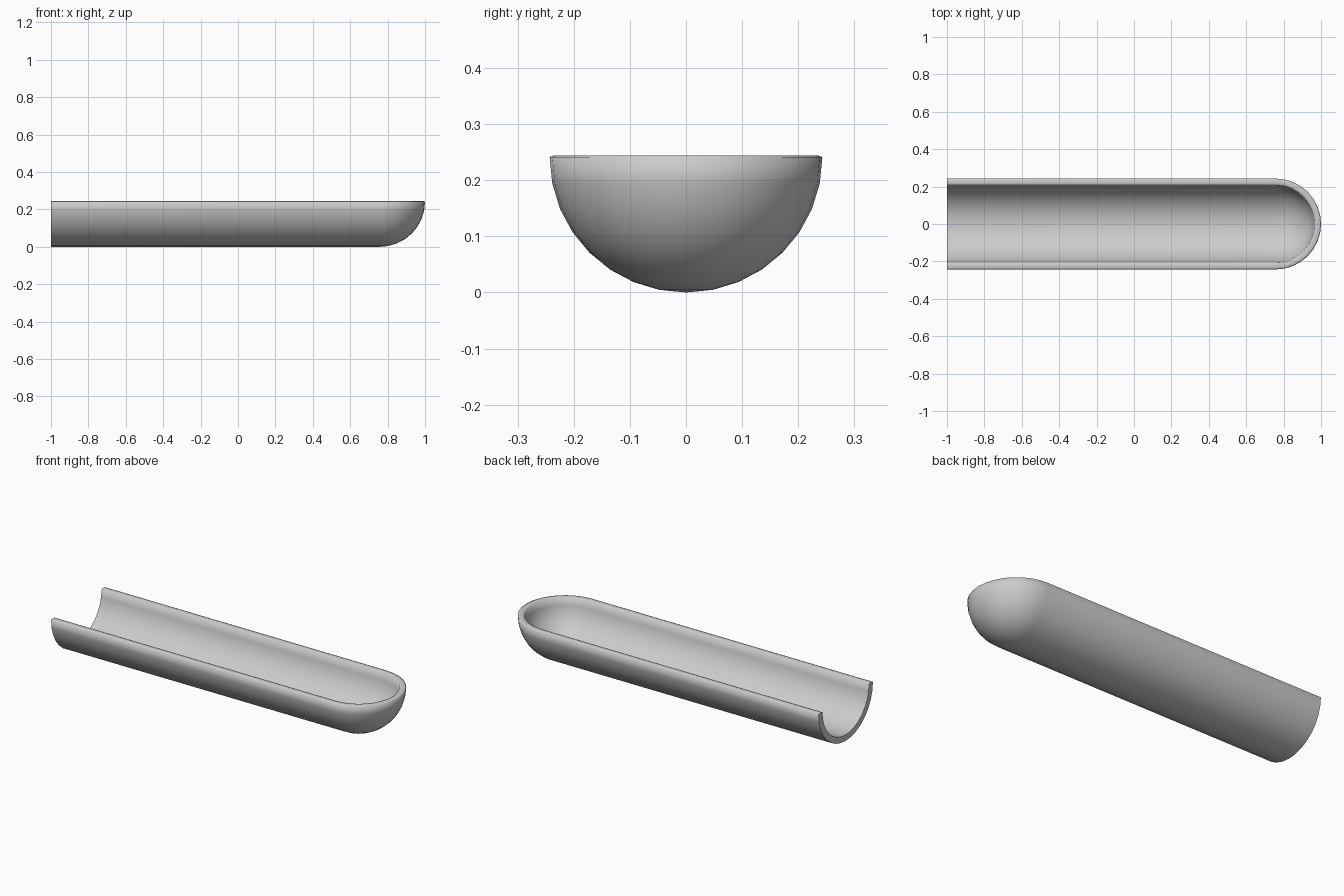
import bpy, bmesh
from math import sin, cos, pi, radians

if "Cube" in bpy.data.objects:
    bpy.data.objects.remove(bpy.data.objects["Cube"])

R, WALL = 0.243, 0.035      # outer radius, wall thickness
CX = 1.0 - R                # centre of the rounded end
N = 8                       # segments per quarter arc
TOP = 0.241


def arc(r):
    return [(r * sin(pi / 2 * i / N), TOP - (r * TOP / R) * cos(pi / 2 * i / N)) for i in range(N + 1)]


# Half cross-section: outer arc, softly rounded lip, inner arc
outer = arc(R)
inner = arc(R - WALL)
lip = [(R - 0.008, 0.2445), (R - WALL + 0.008, 0.2445)]
profile = outer + lip + inner[::-1]

bm = bmesh.new()

# Stations: straight side, half turn around the nose, straight side back
stations = [(-1.0, -pi / 2)]
stations += [(CX, -pi / 2 + pi * k / (2 * N)) for k in range(2 * N + 1)]
stations += [(-1.0, pi / 2)]
rings = [[bm.verts.new((x + r * cos(a), r * sin(a), z)) for r, z in profile]
         for x, a in stations]
for a, b in zip(rings, rings[1:]):
    for i in range(len(profile) - 1):
        bm.faces.new((a[i], b[i], b[i + 1], a[i + 1]))

# Wall thickness at the open end
last = len(profile) - 1
for ring in (rings[0], rings[-1]):
    for i in range(len(profile) // 2 - 1):
        bm.faces.new((ring[i], ring[i + 1], ring[last - i - 1], ring[last - i]))

# Weld the keel line and the nose poles
bmesh.ops.remove_doubles(bm, verts=bm.verts[:], dist=1e-5)
bmesh.ops.recalc_face_normals(bm, faces=bm.faces[:])

mesh = bpy.data.meshes.new("trough")
bm.to_mesh(mesh)
bm.free()
trough = bpy.data.objects.new("trough", mesh)
bpy.context.collection.objects.link(trough)

# Smooth shading with a crisp open end
bpy.context.view_layer.objects.active = trough
trough.select_set(True)
bpy.ops.object.shade_smooth_by_angle(angle=radians(75))
